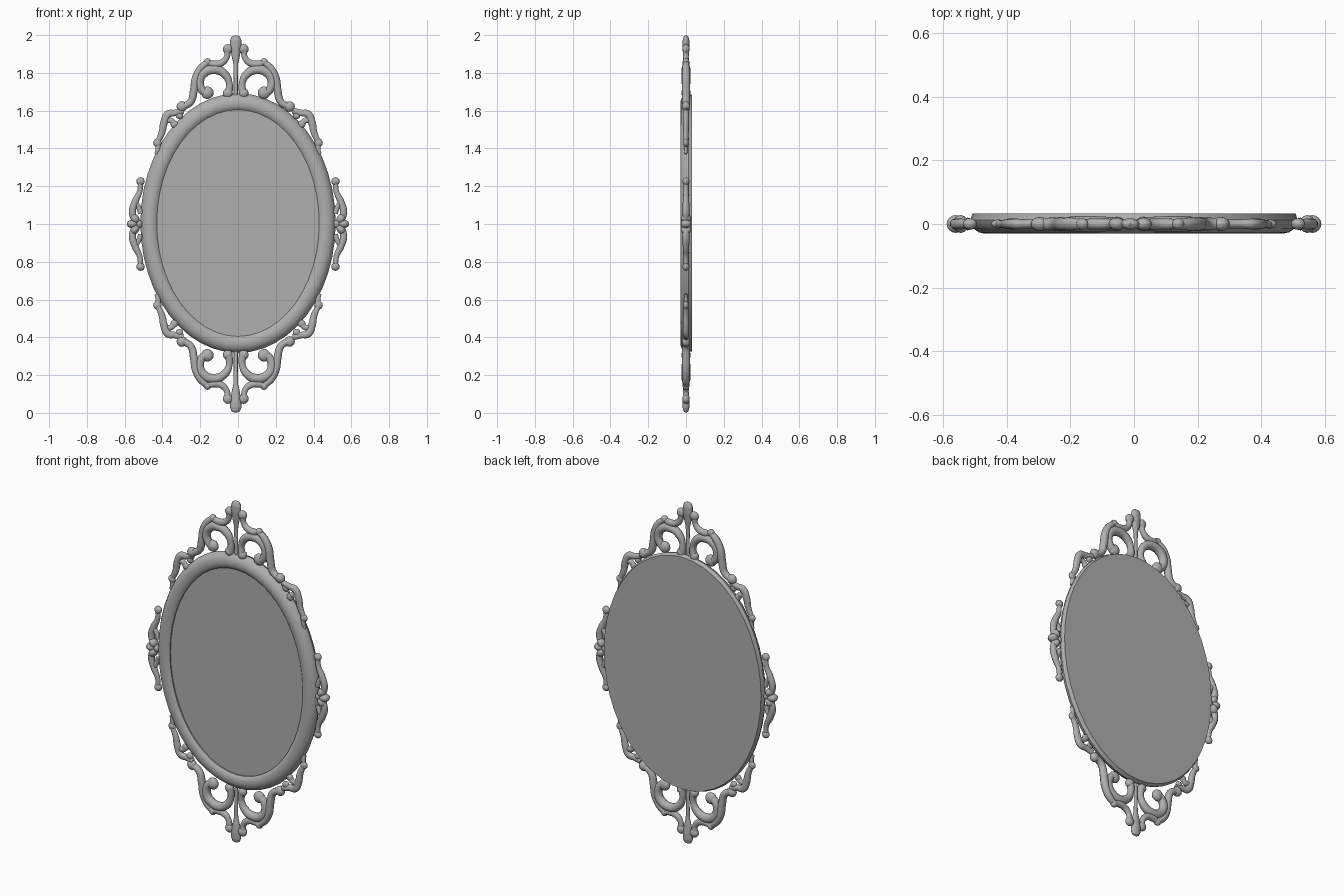
import bpy, bmesh, math

if "Cube" in bpy.data.objects:
    bpy.data.objects.remove(bpy.data.objects["Cube"])

CZ = 1.0          # height of the horizontal mirror line
grey = bpy.data.materials.new("dark_grey")
grey.diffuse_color = (0.43, 0.43, 0.43, 1)
grey.use_nodes = True
grey.node_tree.nodes["Principled BSDF"].inputs["Base Color"].default_value = grey.diffuse_color


def finish(ob, angle=40):
    bpy.ops.object.select_all(action='DESELECT')
    ob.select_set(True)
    bpy.context.view_layer.objects.active = ob
    if ob.type == 'CURVE':
        bpy.ops.object.convert(target='MESH')
        ob = bpy.context.object
    bpy.ops.object.shade_smooth_by_angle(angle=math.radians(angle))
    ob.data.materials.clear()
    ob.data.materials.append(grey)
    return ob


def oval(name, profile, segs=48, cap=False):
    """Sweep (offset, y) pairs round the oval; optionally close the last ring."""
    bm = bmesh.new()
    rings = []
    for t, y in profile:
        rings.append([bm.verts.new(((0.43 + t) * math.cos(a), y, 1.005 + (0.60 + t) * math.sin(a)))
                      for a in (2 * math.pi * i / segs for i in range(segs))])
    for r, s in zip(rings, rings[1:]):
        for i in range(segs):
            j = (i + 1) % segs
            bm.faces.new((r[i], r[j], s[j], s[i]))
    if cap:
        bm.faces.new(rings[-1])
    bmesh.ops.recalc_face_normals(bm, faces=bm.faces)
    if len(profile) == 1:                      # a lone disc faces the front
        for f in bm.faces:
            if f.normal.y > 0:
                f.normal_flip()
    me = bpy.data.meshes.new(name)
    bm.to_mesh(me)
    bm.free()
    ob = bpy.data.objects.new(name, me)
    bpy.context.collection.objects.link(ob)
    return finish(ob)


def blob(name, x, z, rx, ry, rz, tilt=0.0):
    bpy.ops.mesh.primitive_uv_sphere_add(segments=16, ring_count=10, radius=1,
                                         location=(x, 0, z), rotation=(0, tilt, 0))
    ob = bpy.context.object
    ob.name = name
    ob.scale = (rx, ry, rz)
    return finish(ob, 60)


def tube(name, pts, depth):
    """Tapered tube through (x, z, radius) points, with y scaled by depth."""
    cu = bpy.data.curves.new(name, 'CURVE')
    cu.dimensions = '3D'
    cu.bevel_depth = 1.0
    cu.bevel_resolution = 3
    cu.resolution_u = 5
    cu.use_fill_caps = True
    sp = cu.splines.new('BEZIER')
    sp.bezier_points.add(len(pts) - 1)
    for p, (x, z, r) in zip(sp.bezier_points, pts):
        p.co = (x, 0, z)
        p.radius = r
        p.handle_left_type = p.handle_right_type = 'AUTO'
    ob = bpy.data.objects.new(name, cu)
    bpy.context.collection.objects.link(ob)
    ob.scale.y = depth
    return finish(ob, 50)


# Oval frame moulding, closed by a flat back
oval("frame", [(0, -0.004), (0, -0.016), (0.008, -0.023), (0.022, -0.029), (0.04, -0.030),
               (0.058, -0.026), (0.074, -0.015), (0.084, 0.0), (0.087, 0.012),
               (0.082, 0.020), (0.078, 0.033)], cap=True)
# Mirror glass
oval("mirror_glass", [(0.004, -0.008)], cap=True)

# Scrolls of one quarter: name, axis offset, y depth, points (x, z from centre, radius)
scrolls = [
    ("crest_scroll", -0.012, 0.95, [(.155, .690, .022), (.180, .712, .023), (.191, .755, .024),
     (.168, .800, .026), (.112, .818, .026), (.060, .795, .023), (.034, .745, .018), (.038, .690, .022)]),
    ("crest_branch", -0.012, 1.0, [(.150, .856, .016), (.185, .825, .020), (.212, .770, .022),
     (.222, .705, .022), (.240, .645, .020), (.290, .618, .019)]),
    ("finial_scroll", -0.012, 0.9, [(.044, .915, .018), (.047, .885, .016), (.074, .854, .019),
     (.115, .846, .020), (.150, .856, .016)]),
    ("shoulder_scroll", 0, 0.8, [(.290, .600, .017), (.335, .588, .018), (.370, .582, .021),
     (.392, .535, .021), (.404, .480, .018), (.427, .432, .014)]),
    ("shoulder_curl", 0, 0.8, [(.394, .500, .015), (.385, .540, .013), (.356, .548, .016), (.338, .530, .016)]),
    ("shoulder_tail", 0, 0.7, [(.427, .430, .014), (.424, .395, .014), (.434, .370, .009)]),
    ("side_scroll", 0, 0.9, [(.516, .225, .014), (.521, .170, .015), (.543, .122, .019),
     (.559, .065, .020), (.545, .010, .018)]),
    ("side_curl", 0, 0.9, [(.545, .118, .014), (.525, .085, .014), (.515, .055, .014)]),
]
# Round scroll ends: name, axis offset, x, z, radius, y radius
ends = [
    ("crest_scroll_end", -0.012, .150, .695, .033, .024),
    ("crest_inner_end", -0.012, .042, .692, .026, .022),
    ("crest_branch_knob", -0.012, .150, .858, .020, .018),
    ("crest_branch_end", -0.012, .285, .622, .028, .022),
    ("finial_scroll_end", -0.012, .042, .926, .026, .020),
    ("shoulder_end", 0, .427, .430, .022, .014),
    ("shoulder_top_end", 0, .310, .575, .020, .014),
    ("shoulder_curl_end", 0, .337, .528, .020, .014),
    ("side_scroll_end", 0, .516, .226, .022, .018),
]

for sz, vert in ((1, "top"), (-1, "bottom")):
    for sx, side in ((1, "right"), (-1, "left")):
        tag = f"_{vert}_{side}"
        for name, off, depth, pts in scrolls:
            tube(name + tag, [(off + sx * x, CZ + sz * z, r) for x, z, r in pts], depth)
        for name, off, x, z, r, ry in ends:
            blob(name + tag, off + sx * x, CZ + sz * z, r, ry, r)
    # Central stem and teardrop finial
    tube("finial_" + vert, [(-.012, CZ + sz * z, r) for z, r in
         ((.67, .011), (.76, .011), (.85, .013), (.89, .022), (.94, .030),
          (.972, .030), (.991, .022), (.999, .005))], 0.62)

# Fan shells at both sides
for sx, side in ((1, "right"), (-1, "left")):
    for i, a in enumerate((-56, 0, 56)):
        r = math.radians(a)
        blob(f"shell_lobe_{side}_{i}", sx * (.526 + .034 * math.cos(r)), CZ + .034 * math.sin(r),
             .029, .028, .022, -sx * r)
    blob("shell_root_" + side, sx * .523, CZ, .018, .020, .022)
